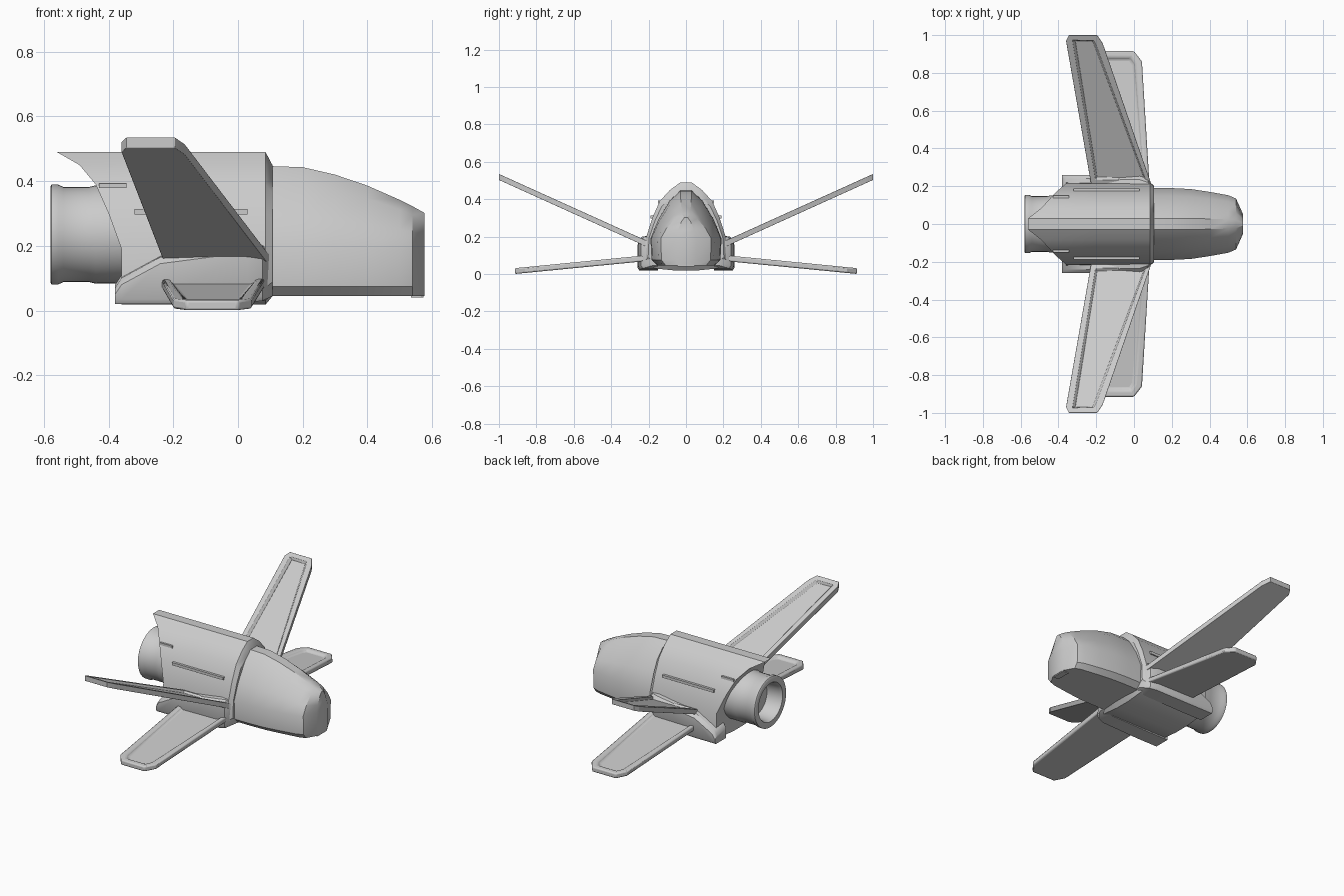
import bpy, bmesh, math

if "Cube" in bpy.data.objects:
    bpy.data.objects.remove(bpy.data.objects["Cube"])


def finish(name, bm, angle=30, bevel=0.0):
    bmesh.ops.recalc_face_normals(bm, faces=bm.faces)
    me = bpy.data.meshes.new(name)
    bm.to_mesh(me)
    bm.free()
    ob = bpy.data.objects.new(name, me)
    bpy.context.collection.objects.link(ob)
    if bevel:
        m = ob.modifiers.new("Bevel", 'BEVEL')
        m.width, m.segments, m.limit_method = bevel, 2, 'ANGLE'
        m.angle_limit = math.radians(35)
    bpy.ops.object.select_all(action='DESELECT')
    ob.select_set(True)
    bpy.context.view_layer.objects.active = ob
    bpy.ops.object.shade_smooth_by_angle(angle=math.radians(angle))
    return ob


def mirror_y(ob):
    m = ob.modifiers.new("Mirror", 'MIRROR')
    m.use_axis = (False, True, False)


def loft(name, rings, angle=30, bevel=0.0):
    """Skin half sections (top to bottom, y > 0), mirrored into full rings."""
    bm = bmesh.new()
    loops = []
    for half in rings:
        full = list(half) + [(x, -y, z) for x, y, z in reversed(half)]
        loops.append([bm.verts.new(p) for p in full])
    n = len(loops[0])
    for a, b in zip(loops, loops[1:]):
        for i in range(n):
            j = (i + 1) % n
            bm.faces.new((a[i], a[j], b[j], b[i]))
    for r in (loops[0], loops[-1]):
        for i in range(n // 2 - 1):
            bm.faces.new((r[i], r[i + 1], r[n - 2 - i], r[n - 1 - i]))
    return finish(name, bm, angle, bevel)


# Main hull, with a raked tail edge
section = [(0.03, 0.49), (0.085, 0.45), (0.14, 0.39), (0.18, 0.30),
           (0.215, 0.19), (0.22, 0.07), (0.17, 0.03), (0.05, 0.018)]
tail_x = [-0.56, -0.49, -0.44, -0.40, -0.36, -0.36, -0.36, -0.36]
collar = [(0.107, y * 0.92, 0.045 + (z - 0.018) * 0.855) for y, z in section]
loft("hull", [[(x, y, z) for x, (y, z) in zip(tail_x, section)],
              [(-0.2, y, z) for y, z in section],
              [(0.085, y, z) for y, z in section],
              collar], 35)

# Nose with canopy line
nose = []
for x, w, t in [(0.08, 0.19, 0.447), (0.2, 0.19, 0.443), (0.3, 0.185, 0.42),
                (0.4, 0.17, 0.386), (0.5, 0.152, 0.342), (0.54, 0.135, 0.322),
                (0.576, 0.055, 0.302)]:
    h = t - 0.19
    nose.append([(x, 0.16 * w, t), (x, 0.45 * w, t - 0.2 * h),
                 (x, 0.78 * w, t - 0.6 * h), (x, w, 0.19),
                 (x, 0.97 * w, 0.075), (x, 0.8 * w, 0.045)])
loft("nose", nose, 32)

# Engine nozzle, lathed round the x axis
bm = bmesh.new()
profile = [(-0.33, 0.15), (-0.44, 0.152), (-0.46, 0.147), (-0.54, 0.147),
           (-0.555, 0.154), (-0.576, 0.154), (-0.58, 0.148), (-0.578, 0.118),
           (-0.56, 0.11), (-0.48, 0.105), (-0.48, 0.0)]
vs = [bm.verts.new((x, 0, 0.235 + r)) for x, r in profile]
es = [bm.edges.new(p) for p in zip(vs, vs[1:])]
bmesh.ops.spin(bm, geom=vs + es, cent=(0, 0, 0.235), axis=(1, 0, 0),
               angle=math.tau, steps=40)
bmesh.ops.remove_doubles(bm, verts=bm.verts, dist=0.0002)
finish("engine_nozzle", bm, 40)

# Wing root fairings along both flanks
bm = bmesh.new()
loops = []
for x, y, lo, hi in [(-0.38, 0.26, 0.02, 0.07), (-0.36, 0.26, 0.02, 0.10),
                     (-0.24, 0.26, 0.02, 0.165), (0.03, 0.255, 0.025, 0.20),
                     (0.075, 0.24, 0.03, 0.20), (0.107, 0.19, 0.045, 0.19)]:
    loops.append([bm.verts.new(p) for p in
                  [(x, 0.15, lo), (x, y - 0.01, lo), (x, y, lo + 0.015),
                   (x, y, hi - 0.02), (x, y - 0.02, hi), (x, 0.15, hi + 0.01)]])
for a, b in zip(loops, loops[1:]):
    for i in range(6):
        j = (i + 1) % 6
        bm.faces.new((a[i], a[j], b[j], b[i]))
bm.faces.new(loops[0])
bm.faces.new(loops[-1])
mirror_y(finish("wing_root", bm, 35))


def wing(name, outline, z_at, thick):
    """Flat blade from an (x, y) outline with a sunken panel on top."""
    bm = bmesh.new()
    top = [bm.verts.new((x, y, z_at(y) + thick / 2)) for x, y in outline]
    low = [bm.verts.new((x, y, z_at(y) - thick / 2)) for x, y in outline]
    face = bm.faces.new(top)
    bm.faces.new(low[::-1])
    n = len(outline)
    for i in range(n):
        j = (i + 1) % n
        bm.faces.new((top[i], low[i], low[j], top[j]))
    bmesh.ops.recalc_face_normals(bm, faces=bm.faces)
    bmesh.ops.inset_region(bm, faces=[face], thickness=0.035)
    bmesh.ops.inset_region(bm, faces=[face], thickness=0.014, depth=-0.014)
    mirror_y(finish(name, bm, 30, 0.007))


# Upper wings sweep up and back, lower wings droop slightly
wing("upper_wing", [(-0.227, 0.21), (0.092, 0.21), (-0.165, 0.955),
                    (-0.195, 1.0), (-0.345, 1.0), (-0.36, 0.97)],
     lambda y: 0.18 + (y - 0.25) * 0.452, 0.032)
wing("lower_wing", [(-0.237, 0.21), (0.082, 0.21), (0.042, 0.86),
                    (0.0, 0.915), (-0.16, 0.915), (-0.2, 0.86)],
     lambda y: 0.081 - (y - 0.25) * 0.098, 0.031)


def strip(name, x0, x1, y, z, w, h):
    bm = bmesh.new()
    bmesh.ops.create_cube(bm, size=1)
    for v in bm.verts:
        v.co = ((x0 + x1) / 2 + v.co.x * (x1 - x0),
                y + v.co.y * w, z + v.co.z * h)
    mirror_y(finish(name, bm))


# Side rails and rear belly plate edges
strip("side_rail", -0.32, 0.03, 0.178, 0.305, 0.022, 0.017)
strip("tail_panel", -0.43, -0.345, 0.135, 0.385, 0.03, 0.014)
# Chin lip under the nose
strip("chin_lip", 0.535, 0.574, 0.02, 0.051, 0.05, 0.022)
